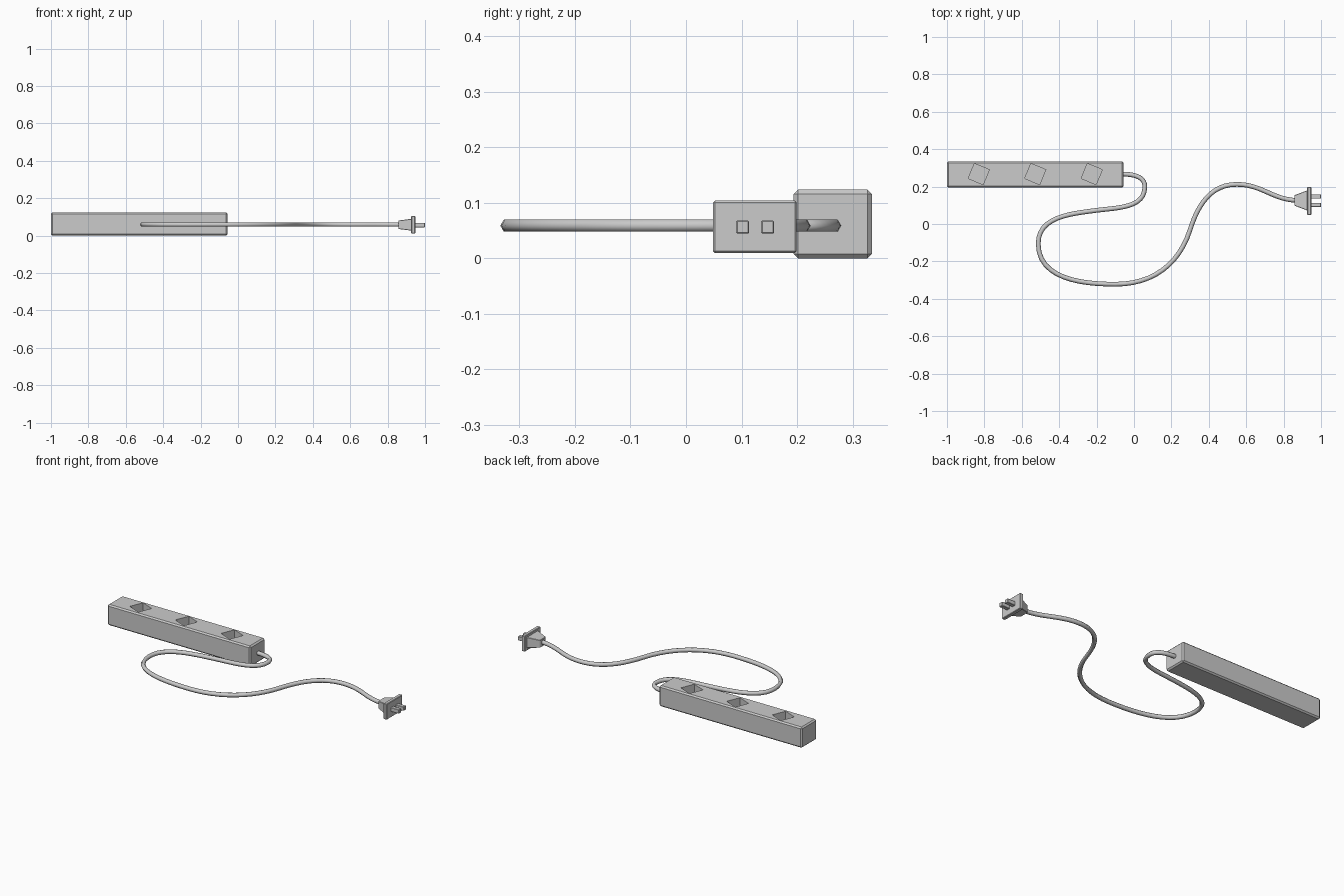
import bpy, bmesh, math
from mathutils import Vector
from mathutils.geometry import interpolate_bezier

if "Cube" in bpy.data.objects:
    bpy.data.objects.remove(bpy.data.objects["Cube"])


def finish(bm, name, smooth=False):
    bmesh.ops.recalc_face_normals(bm, faces=bm.faces)
    me = bpy.data.meshes.new(name)
    bm.to_mesh(me)
    bm.free()
    me.polygons.foreach_set("use_smooth", [smooth] * len(me.polygons))
    ob = bpy.data.objects.new(name, me)
    bpy.context.collection.objects.link(ob)
    return ob


def box(name, lo, hi, bevel=0.0, taper=1.0, taper_z=1.0):
    """Box from lo to hi; the -x end can be scaled in y and z."""
    bm = bmesh.new()
    bmesh.ops.create_cube(bm, size=1)
    lo, hi = Vector(lo), Vector(hi)
    for v in bm.verts:
        if v.co.x < 0:
            v.co.y *= taper
            v.co.z *= taper_z
        v.co = (lo + hi) / 2 + v.co * (hi - lo)
    if bevel:
        bmesh.ops.bevel(bm, geom=bm.edges[:], offset=bevel, segments=1,
                        affect='EDGES', profile=0.5)
    return finish(bm, name)


# Strip housing
housing = box("strip_housing", (-1, 0.194, 0), (-0.055, 0.335, 0.124), 0.008)

# Socket recesses, cut from the top
bm = bmesh.new()
for x in (-0.83, -0.528, -0.226):
    ret = bmesh.ops.create_cone(bm, cap_ends=True, segments=8, radius1=0.061,
                                radius2=0.061, depth=0.12)
    for v in ret["verts"]:
        a = math.atan2(v.co.y, v.co.x) + math.radians(22.5)
        a = round(a / math.radians(45)) * math.radians(45) + math.radians(22.5)
        v.co.x, v.co.y = x + 0.061 * math.cos(a), 0.267 + 0.061 * math.sin(a)
        v.co.z += 0.124
cutter = finish(bm, "socket_cutter")
cutter.hide_render = True
cutter.hide_viewport = True
cut = housing.modifiers.new("sockets", 'BOOLEAN')
cut.object = cutter
cut.operation = 'DIFFERENCE'
cut.solver = 'EXACT'

# Cable: path anchors with tangent directions (x, y, dx, dy)
anchors = [(-0.07, 0.267, 1, 0), (0.058, 0.20, 0, -1), (-0.20, 0.073, -1, -0.13),
           (-0.512, -0.105, 0, -1), (-0.10, -0.322, 1, 0), (0.30, -0.03, 0.3, 0.95),
           (0.55, 0.212, 1, 0), (0.88, 0.126, 1, 0)]
path = []
for a, b in zip(anchors, anchors[1:]):
    p, q = Vector(a[:2]), Vector(b[:2])
    k = 0.4 * (q - p).length
    pts = interpolate_bezier(p, p + k * Vector(a[2:]).normalized(),
                             q - k * Vector(b[2:]).normalized(), q, 13)
    path += pts[1 if path else 0:]

SIDES, R, ZC = 6, 0.0125, 0.059
bm = bmesh.new()
rings = []
for i, p in enumerate(path):
    t = (path[min(i + 1, len(path) - 1)] - path[max(i - 1, 0)]).normalized()
    ring = []
    for s in range(SIDES):
        a = 2 * math.pi * s / SIDES
        side = R * math.cos(a)
        ring.append(bm.verts.new((p.x - t.y * side, p.y + t.x * side,
                                  ZC + R * math.sin(a))))
    rings.append(ring)
for r0, r1 in zip(rings, rings[1:]):
    for s in range(SIDES):
        n = (s + 1) % SIDES
        bm.faces.new((r0[s], r0[n], r1[n], r1[s]))
bm.faces.new(rings[0])
bm.faces.new(rings[-1])
finish(bm, "cable", smooth=True)

# Plug: tapered grip, flange and two prongs
box("plug_grip", (0.857, 0.071, 0.026), (0.93, 0.181, 0.09), 0.002, 0.5, 0.7)
box("plug_flange", (0.926, 0.049, 0.01), (0.948, 0.199, 0.104), 0.003)
for name, y in (("plug_prong_left", 0.102), ("plug_prong_right", 0.147)):
    box(name, (0.944, y - 0.0115, 0.0445), (1.0, y + 0.0115, 0.0685), 0.002)
